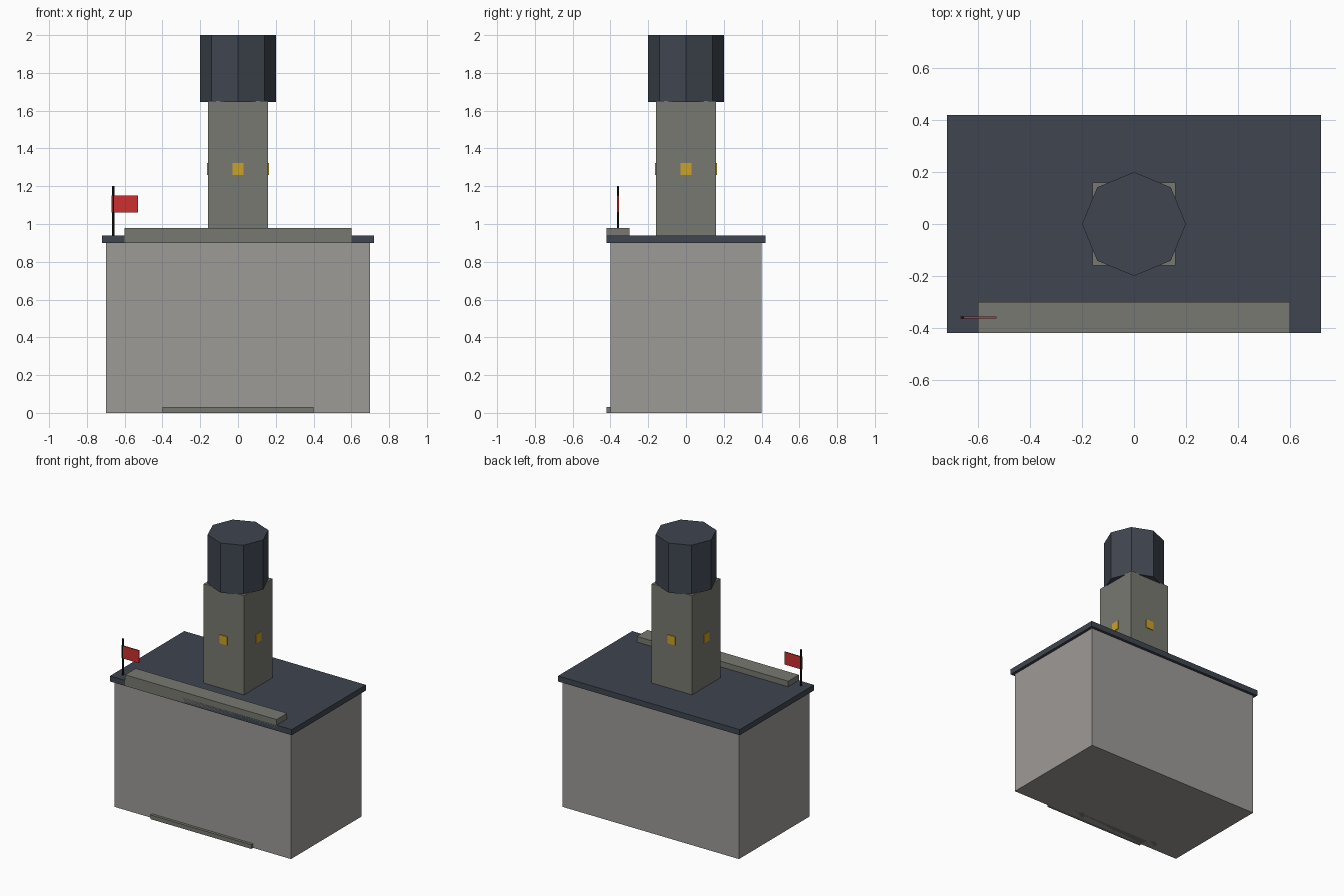
import bpy
from math import pi

if "Cube" in bpy.data.objects:
    bpy.data.objects.remove(bpy.data.objects["Cube"])


def material(name, r, g, b):
    m = bpy.data.materials.new(name)
    m.diffuse_color = (r, g, b, 1)
    m.use_nodes = True
    m.node_tree.nodes["Principled BSDF"].inputs["Base Color"].default_value = m.diffuse_color
    return m


wall = material("wall_stone", 0.34, 0.325, 0.31)
stone = material("dark_stone", 0.19, 0.19, 0.165)
slate = material("slate", 0.05, 0.06, 0.08)
gold = material("window_gold", 0.60, 0.36, 0.02)
red = material("flag_red", 0.60, 0.03, 0.03)
black = material("pole_black", 0.01, 0.01, 0.01)


def finish(name, mat):
    ob = bpy.context.object
    ob.name = name
    ob.data.materials.append(mat)
    return ob


def box(name, mat, x, y, z):
    """Box from (min, max) pairs on each axis."""
    bpy.ops.mesh.primitive_cube_add(size=1, location=[(a + b) / 2 for a, b in (x, y, z)])
    ob = finish(name, mat)
    ob.scale = [b - a for a, b in (x, y, z)]
    bpy.ops.object.transform_apply(location=False, rotation=False, scale=True)
    return ob


def cylinder(name, mat, x, y, z, radius, sides):
    bpy.ops.mesh.primitive_cylinder_add(vertices=sides, radius=radius, depth=z[1] - z[0],
                                        location=(x, y, (z[0] + z[1]) / 2))
    return finish(name, mat)


# Main block and flat roof
box("main_building", wall, (-0.7, 0.7), (-0.4, 0.4), (0, 0.9))
box("roof_slab", slate, (-0.72, 0.72), (-0.42, 0.42), (0.9, 0.94))

# Entrance: parapet, step and columns set inside the front wall
box("front_parapet", stone, (-0.6, 0.6), (-0.42, -0.3), (0.9, 0.98))
box("front_step", stone, (-0.4, 0.4), (-0.42, -0.34), (0, 0.03))
for i in range(4):
    cylinder(f"column_{i + 1}", stone, -0.45 + 0.3 * i, -0.35, (0, 0.9), 0.035, 12)

# Tower with octagonal cap
box("tower", stone, (-0.16, 0.16), (-0.16, 0.16), (0.94, 1.65))
cylinder("tower_cap", slate, 0, 0, (1.645, 2.0), 0.2, 8)

# One window on each tower side
for i in range(4):
    w = box(f"tower_window_{i + 1}", gold, (-0.03, 0.03), (-0.165, -0.145), (1.26, 1.322))
    w.location = [(0, -0.155), (0.155, 0), (0, 0.155), (-0.155, 0)][i] + (1.291,)
    w.rotation_euler.z = i * pi / 2

# Flag
cylinder("flag_pole", black, -0.66, -0.36, (0.94, 1.2), 0.006, 8)
box("flag", red, (-0.67, -0.53), (-0.364, -0.356), (1.06, 1.15))
